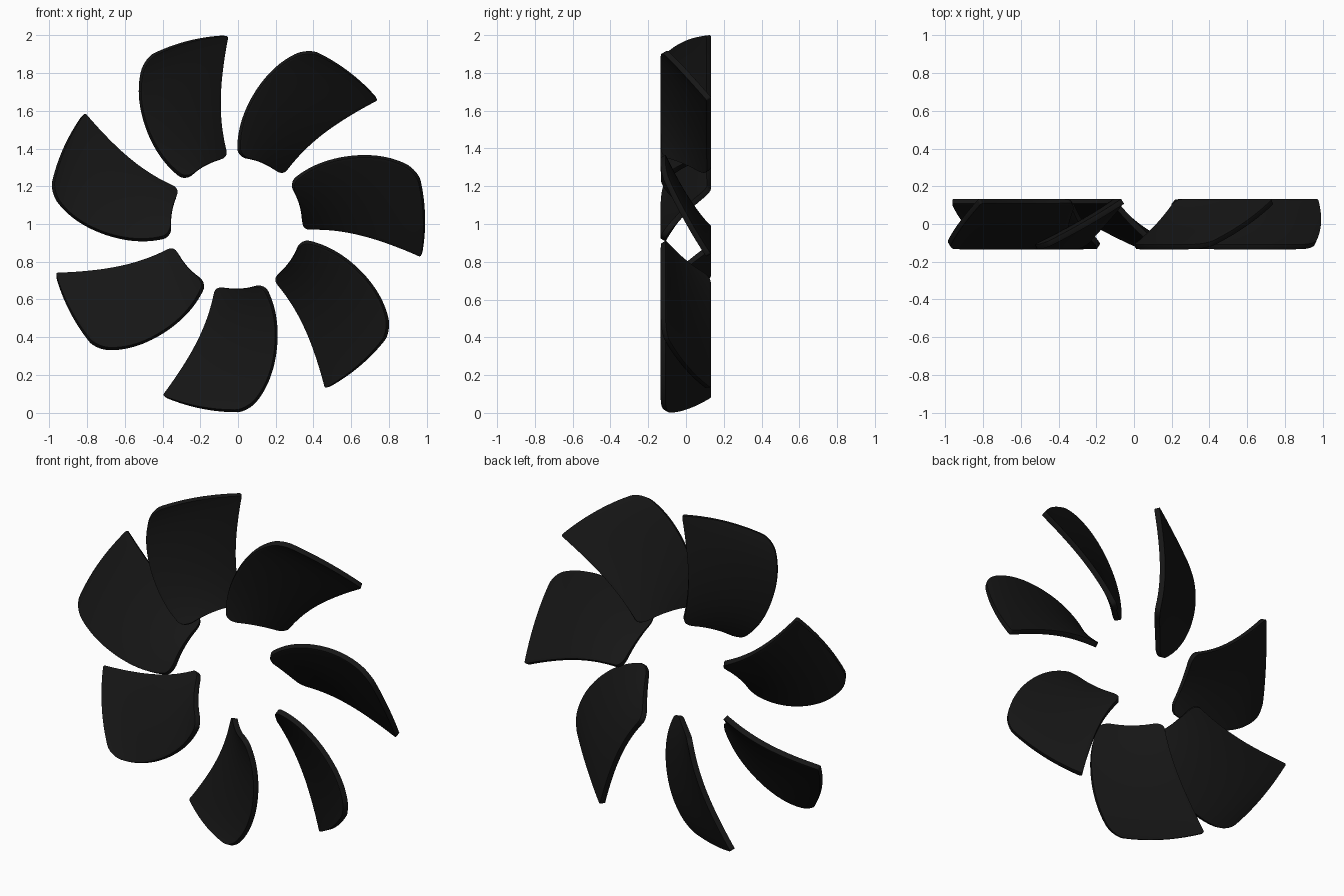
import bpy, bmesh, math

if "Cube" in bpy.data.objects:
    bpy.data.objects.remove(bpy.data.objects["Cube"])

CX, CZ = -0.008, 1.004          # rotor axis
R_IN, R_OUT = 0.348, 0.996      # blade root and tip radius
HALF_Y = 0.121                  # axial half depth of the blade mid-surface
NU, NV = 28, 44

# (radius, angle in degrees from the trailing tip) of both long edges
TRAIL = [(.35, 6.0), (.45, 6.8), (.63, 5.5), (.81, 2.8), (.996, 0)]
LEAD = [(.35, 46.0), (.45, 46.6), (.65, 41.8), (.825, 35.2), (.996, 25.6)]


def curve(pts, r):
    """Smooth polynomial through the edge points."""
    total = 0
    for i, (ri, ai) in enumerate(pts):
        term = ai
        for j, (rj, _) in enumerate(pts):
            if i != j:
                term *= (r - rj) / (ri - rj)
        total += term
    return total


def inset(d, rad):
    """Corner rounding at distance d from a blade end."""
    return rad - math.sqrt(max(0, rad * rad - (rad - d) ** 2)) if d < rad else 0


mat = bpy.data.materials.new("black_plastic")
mat.diffuse_color = (0.008, 0.008, 0.008, 1)
mat.use_nodes = True
mat.node_tree.nodes["Principled BSDF"].inputs["Base Color"].default_value = mat.diffuse_color


def blade(index, start):
    bm = bmesh.new()
    rows = []
    for j in range(NV + 1):
        r = R_IN + (R_OUT - R_IN) * (1 - math.cos(math.pi * j / NV)) / 2
        t, l = curve(TRAIL, r), curve(LEAD, r)
        di, do = r - R_IN, R_OUT - r
        a0 = t + math.degrees((inset(di, .04) + inset(do, .012)) / r)
        a1 = l - math.degrees((inset(di, .05) + inset(do, .05)) / r)
        row = []
        for i in range(NU + 1):
            a = a0 + (a1 - a0) * i / NU
            s = (a - t) / (l - t)
            y = HALF_Y * (1 - 2 * s) - 0.05 * s * (1 - s)   # pitch and light camber
            w = math.radians(start + a)
            row.append(bm.verts.new((CX + r * math.cos(w), y, CZ + r * math.sin(w))))
        rows.append(row)
    for p, q in zip(rows, rows[1:]):
        for i in range(NU):
            bm.faces.new((p[i], p[i + 1], q[i + 1], q[i]))
    bmesh.ops.recalc_face_normals(bm, faces=bm.faces)
    me = bpy.data.meshes.new(f"blade_{index}")
    bm.to_mesh(me)
    bm.free()
    me.materials.append(mat)
    ob = bpy.data.objects.new(f"blade_{index}", me)
    bpy.context.collection.objects.link(ob)
    # blade thickness with softened rim
    so = ob.modifiers.new("thickness", 'SOLIDIFY')
    so.thickness, so.offset = 0.03, 0
    be = ob.modifiers.new("soft_rim", 'BEVEL')
    be.width, be.segments = 0.005, 2
    be.limit_method, be.angle_limit = 'ANGLE', math.radians(50)
    bpy.ops.object.select_all(action='DESELECT')
    ob.select_set(True)
    bpy.context.view_layer.objects.active = ob
    bpy.ops.object.shade_smooth_by_angle(angle=math.radians(40))


# seven evenly spaced blades
for k in range(7):
    blade(k + 1, 92.9 + k * 360 / 7)
